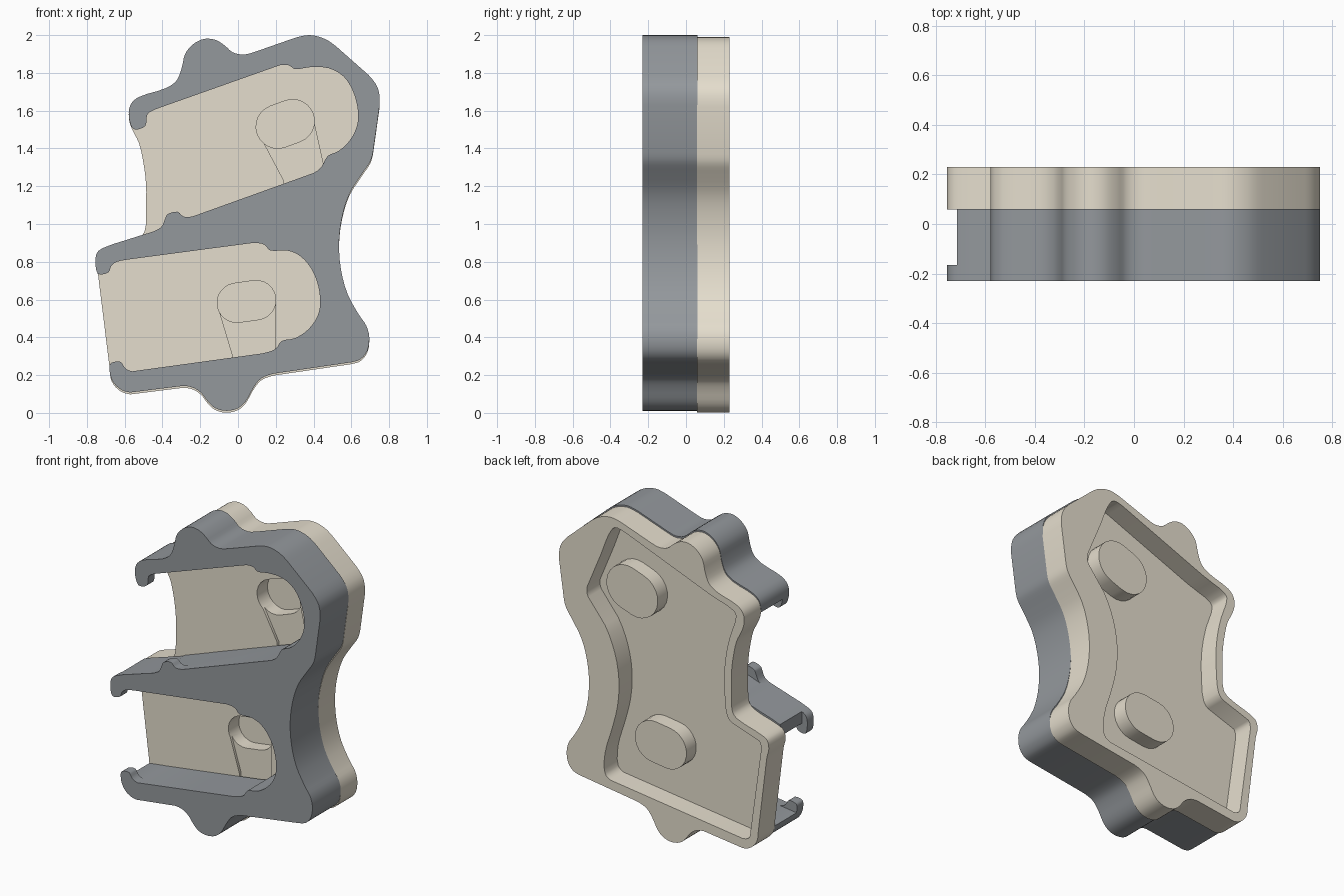
import bpy, bmesh, math
from mathutils import Vector

if "Cube" in bpy.data.objects:
    bpy.data.objects.remove(bpy.data.objects["Cube"])


def material(name, rgb):
    m = bpy.data.materials.new(name)
    m.diffuse_color = (*rgb, 1)
    m.use_nodes = True
    m.node_tree.nodes["Principled BSDF"].inputs["Base Color"].default_value = m.diffuse_color
    return m


GREY = material("slate grey", (0.295, 0.315, 0.335))
CREAM = material("warm cream", (0.785, 0.73, 0.615))


def prism(name, pts, y0, y1, mat):
    """Extrude an x/z profile from y0 to y1."""
    bm = bmesh.new()
    face = bm.faces.new([bm.verts.new((x, y0, z)) for x, z in pts])
    res = bmesh.ops.extrude_face_region(bm, geom=[face])
    verts = [v for v in res["geom"] if isinstance(v, bmesh.types.BMVert)]
    bmesh.ops.translate(bm, verts=verts, vec=(0, y1 - y0, 0))
    bmesh.ops.recalc_face_normals(bm, faces=bm.faces)
    me = bpy.data.meshes.new(name)
    bm.to_mesh(me)
    bm.free()
    me.materials.append(mat)
    ob = bpy.data.objects.new(name, me)
    bpy.context.collection.objects.link(ob)
    return ob


def combine(ob, other, op="DIFFERENCE"):
    """Apply a boolean and discard the helper."""
    mod = ob.modifiers.new("cut", "BOOLEAN")
    mod.operation, mod.solver, mod.object = op, "EXACT", other
    bpy.context.view_layer.objects.active = ob
    bpy.ops.object.modifier_apply(modifier=mod.name)
    bpy.data.objects.remove(other)


def rounded(pts, steps=3, limit=0.19):
    """Centripetal spline through the short spans, long spans stay straight."""
    P = [Vector(p) for p in pts]
    out = []
    for i in range(len(P)):
        p0, p1, p2, p3 = P[i - 1], P[i], P[(i + 1) % len(P)], P[(i + 2) % len(P)]
        out.append(p1[:])
        if (p2 - p1).length > limit:
            continue
        t1 = (p1 - p0).length ** .5
        t2 = t1 + (p2 - p1).length ** .5
        t3 = t2 + (p3 - p2).length ** .5
        for k in range(1, steps):
            t = t1 + (t2 - t1) * k / steps
            a1 = p0.lerp(p1, t / t1)
            a2 = p1.lerp(p2, (t - t1) / (t2 - t1))
            a3 = p2.lerp(p3, (t - t2) / (t3 - t2))
            b1, b2 = a1.lerp(a2, t / t2), a2.lerp(a3, (t - t1) / (t3 - t1))
            out.append(b1.lerp(b2, (t - t1) / (t2 - t1))[:])
    return out


def obround(cx, cz, r, half, tilt):
    pts = []
    for side in (1, -1):
        for k in range(13):
            a = -math.pi / 2 + math.pi * k / 12 + (0 if side == 1 else math.pi)
            x, z = side * half + r * math.cos(a), r * math.sin(a)
            pts.append((cx + x * math.cos(tilt) - z * math.sin(tilt),
                        cz + x * math.sin(tilt) + z * math.cos(tilt)))
    return pts


# Outer edge from the upper hook, clockwise to the lower hook
outer = [
    (-.56, 1.51), (-.578, 1.57), (-.57, 1.63), (-.53, 1.67), (-.38, 1.72),
    (-.325, 1.76), (-.297, 1.83), (-.28, 1.90), (-.24, 1.95), (-.18, 1.98),
    (-.12, 1.975), (-.07, 1.945), (-.03, 1.91), (.03, 1.897), (.10, 1.915),
    (.30, 1.985), (.38, 2.0), (.46, 1.98), (.52, 1.94), (.69, 1.79),
    (.74, 1.72), (.75, 1.63), (.715, 1.38), (.70, 1.33), (.66, 1.27),
    (.59, 1.16), (.55, 1.03), (.535, .90), (.545, .76), (.58, .63),
    (.64, .52), (.68, .46), (.695, .40), (.685, .33), (.65, .285),
    (.60, .268), (.19, .208), (.12, .18), (.08, .13), (.04, .06),
    (0, .025), (-.06, .011), (-.12, .025), (-.16, .06), (-.19, .10),
    (-.23, .13), (-.29, .143), (-.57, .108), (-.63, .13), (-.67, .18),
    (-.68, .25)]
# Middle hook nose, shared by both halves
nose = [(-.74, .735), (-.755, .80), (-.745, .85), (-.71, .875), (-.53, .935)]
# Pocket walls
lower_pocket = [
    (-.67, .265), (-.62, .27), (-.60, .24), (-.56, .22), (.13, .315),
    (.20, .34), (.23, .38), (.30, .395), (.37, .44), (.42, .51), (.435, .58),
    (.425, .67), (.39, .76), (.33, .83), (.26, .86), (.17, .86), (.14, .89),
    (.08, .90), (-.56, .815), (-.64, .80), (-.67, .78), (-.685, .745)]
upper_pocket = [
    (-.41, .98), (-.385, 1.03), (-.375, 1.05), (-.32, 1.065), (-.29, 1.04),
    (-.24, 1.04), (.40, 1.27), (.44, 1.30), (.475, 1.36), (.53, 1.385),
    (.59, 1.44), (.63, 1.52), (.635, 1.60), (.61, 1.70), (.56, 1.78),
    (.48, 1.825), (.38, 1.83), (.30, 1.82), (.27, 1.84), (.22, 1.84),
    (-.43, 1.61), (-.48, 1.58), (-.49, 1.52), (-.54, 1.50)]

# Front frame with two open pockets
frame = prism("front_frame", rounded(outer + lower_pocket + nose + upper_pocket),
              -.23, .06, GREY)
# Relief behind each hook, leaving thin hooks at the front
for pts in ([(-.8, .70), (-.65, .70), (-.65, .803), (-.715, .795), (-.715, .95), (-.8, .95)],
            [(-.72, .32), (-.55, .32), (-.55, .222), (-.72, .20)],
            [(-.62, 1.45), (-.43, 1.45), (-.43, 1.61), (-.53, 1.575), (-.62, 1.55)],
            [(-.55, .932), (-.41, .978), (-.235, 1.041), (-.235, 1.1), (-.55, 1.1)]):
    combine(frame, prism("relief", pts, -.165, .1, GREY))

# Back tray: closed outline, floor at the front, open to the rear
left_edge = [(-.495, .97), (-.487, 1.10), (-.487, 1.22), (-.50, 1.33), (-.525, 1.44)]
tray = prism("back_tray", [(x, z - .01) for x, z in rounded(outer + nose + left_edge)],
             .058, .23, CREAM)
# Cavity keeps the end lobes and the waisted grip side solid
cavity = [
    (-.52, 1.59), (-.50, 1.62), (-.33, 1.68), (.28, 1.92), (.35, 1.93), (.39, 1.88),
    (.45, 1.73), (.55, 1.49), (.54, 1.43), (.42, 1.28), (.35, 1.12), (.32, .95),
    (.33, .78), (.37, .62), (.42, .45), (.42, .32), (.38, .285),
    (-.57, .16), (-.615, .18), (-.625, .23), (-.70, .77), (-.685, .825),
    (-.49, .89), (-.455, .93), (-.437, 1.10), (-.437, 1.22), (-.45, 1.33), (-.475, 1.44)]
combine(tray, prism("cavity", rounded(cavity), .095, .4, CREAM))

# Thumb wells: boss at the rear, hollow and sloping channel at the front
wells = [
    (.25, 1.53, .115, .042, 20, [(.105, 1.49), (.24, 1.235), (.24, 1.18), (.46, 1.28), (.45, 1.32), (.403, 1.53)]),
    (.045, .59, .104, .052, 8, [(-.105, .56), (-.03, .31), (-.03, .25), (.20, .27), (.195, .35), (.198, .58)])]
for x, z, r, half, tilt, channel in wells:
    t = math.radians(tilt)
    combine(tray, prism("boss", obround(x, z, r + .03, half, t), .08, .195, CREAM), "UNION")
    combine(tray, prism("channel", channel, 0, .075, CREAM))
    combine(tray, prism("hollow", obround(x, z, r, half, t), 0, .165, CREAM))

# Smooth the curved walls, keep the rims crisp
for ob in bpy.context.scene.objects:
    bpy.ops.object.select_all(action="DESELECT")
    ob.select_set(True)
    bpy.context.view_layer.objects.active = ob
    bpy.ops.object.shade_smooth_by_angle(angle=math.radians(38))
